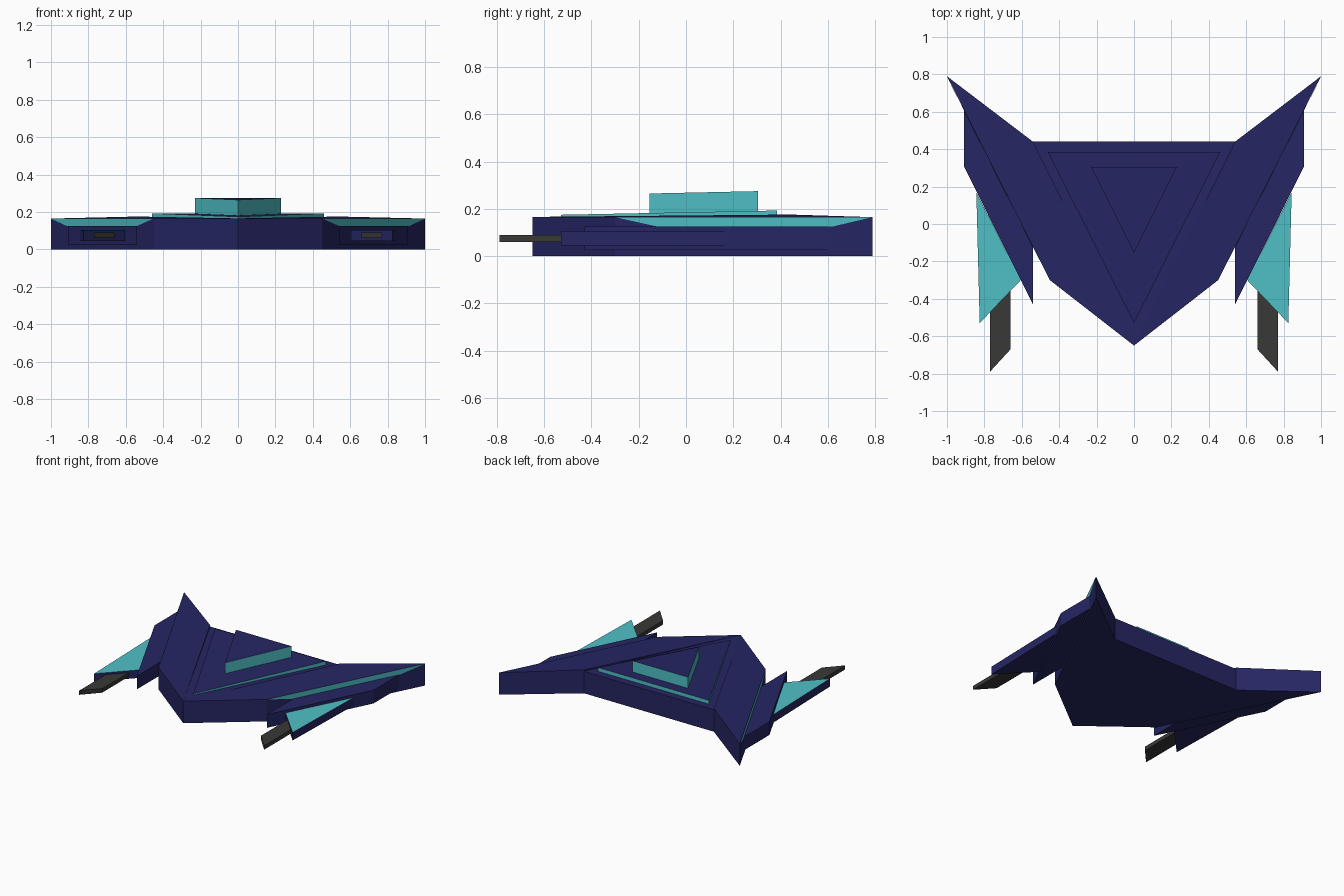
import bpy, bmesh
from mathutils import Vector

if "Cube" in bpy.data.objects:
    bpy.data.objects.remove(bpy.data.objects["Cube"])


def material(name, rgb):
    m = bpy.data.materials.new(name)
    m.diffuse_color = (*rgb, 1)
    m.use_nodes = True
    m.node_tree.nodes["Principled BSDF"].inputs["Base Color"].default_value = m.diffuse_color
    return m


NAVY = material("navy", (0.019, 0.019, 0.127))
TEAL = material("teal", (0.08, 0.53, 0.57))
DARK = material("dark_grey", (0.04, 0.04, 0.038))


def prism(name, outline, z0, tops, side, top, mirror=False, bore=False):
    """Upright prism over an (x, y) outline; tops is one height or one per corner."""
    if not isinstance(tops, (list, tuple)):
        tops = [tops] * len(outline)
    bm = bmesh.new()
    lo = [bm.verts.new((x, y, z0)) for x, y in outline]
    hi = [bm.verts.new((x, y, z)) for (x, y), z in zip(outline, tops)]
    bm.faces.new(lo[::-1])
    bm.faces.new(hi).material_index = 1
    n = len(lo)
    for i in range(n):
        j = (i + 1) % n
        bm.faces.new((lo[i], lo[j], hi[j], hi[i]))
    if bore:
        # recess in the foremost face
        f = min(bm.faces, key=lambda f: f.calc_center_median().y)
        bmesh.ops.inset_individual(bm, faces=[f], thickness=0.009)
        bmesh.ops.translate(bm, verts=f.verts, vec=Vector((0, 0.03, 0)))
    bmesh.ops.recalc_face_normals(bm, faces=bm.faces)
    me = bpy.data.meshes.new(name)
    bm.to_mesh(me)
    bm.free()
    me.materials.append(side)
    me.materials.append(top)
    ob = bpy.data.objects.new(name, me)
    bpy.context.collection.objects.link(ob)
    if mirror:
        mod = ob.modifiers.new("mirror", 'MIRROR')
        mod.use_clip = False
    return ob


def triangle(y_front, x_rear, y_rear):
    return [(0, y_front), (x_rear, y_rear), (-x_rear, y_rear)]


# Central hull and the two swept wings beside it
prism("centre_hull", triangle(-0.65, 0.54, 0.44), 0, 0.165, NAVY, NAVY)
prism("wings", [(0, -0.65), (0.45, -0.30), (1, 0.79), (0.54, 0.44)], 0,
      [0.166, 0.165, 0.165, 0.176], NAVY, NAVY, mirror=True)

# Stepped triangular deck
prism("lower_deck", triangle(-0.53, 0.46, 0.385), 0.16,
      [0.175, 0.193, 0.193], TEAL, NAVY)
prism("upper_deck", triangle(-0.155, 0.23, 0.305), 0.165,
      [0.265, 0.275, 0.275], TEAL, NAVY)

# Teal trim along the upper outer edge of each wing
bm = bmesh.new()
off = Vector((0.89, -0.45, 0)) * 0.0015
corners = [(0.45, -0.30, 0.165), (0.54, -0.12, 0.125),
           (0.913, 0.62, 0.125), (1, 0.79, 0.165)]
bm.faces.new([bm.verts.new(Vector(c) + off) for c in corners])
bm.normal_update()
me = bpy.data.meshes.new("wing_trim")
bm.to_mesh(me)
bm.free()
me.materials.append(TEAL)
trim = bpy.data.objects.new("wing_trim", me)
bpy.context.collection.objects.link(trim)
trim.modifiers.new("mirror", 'MIRROR')

# Side slabs, teal-topped pods and the guns in front of them
prism("side_slabs", [(0.54, -0.12), (0.54, -0.43), (0.91, 0.31), (0.91, 0.62)],
      0.025, 0.125, NAVY, NAVY, mirror=True)
prism("side_pods", [(0.605, -0.30), (0.825, -0.53), (0.843, 0.17)],
      0.045, 0.105, NAVY, TEAL, mirror=True)
prism("guns", [(0.66, -0.34), (0.66, -0.67), (0.77, -0.79), (0.77, -0.45)],
      0.06, 0.09, DARK, DARK, mirror=True, bore=True)
